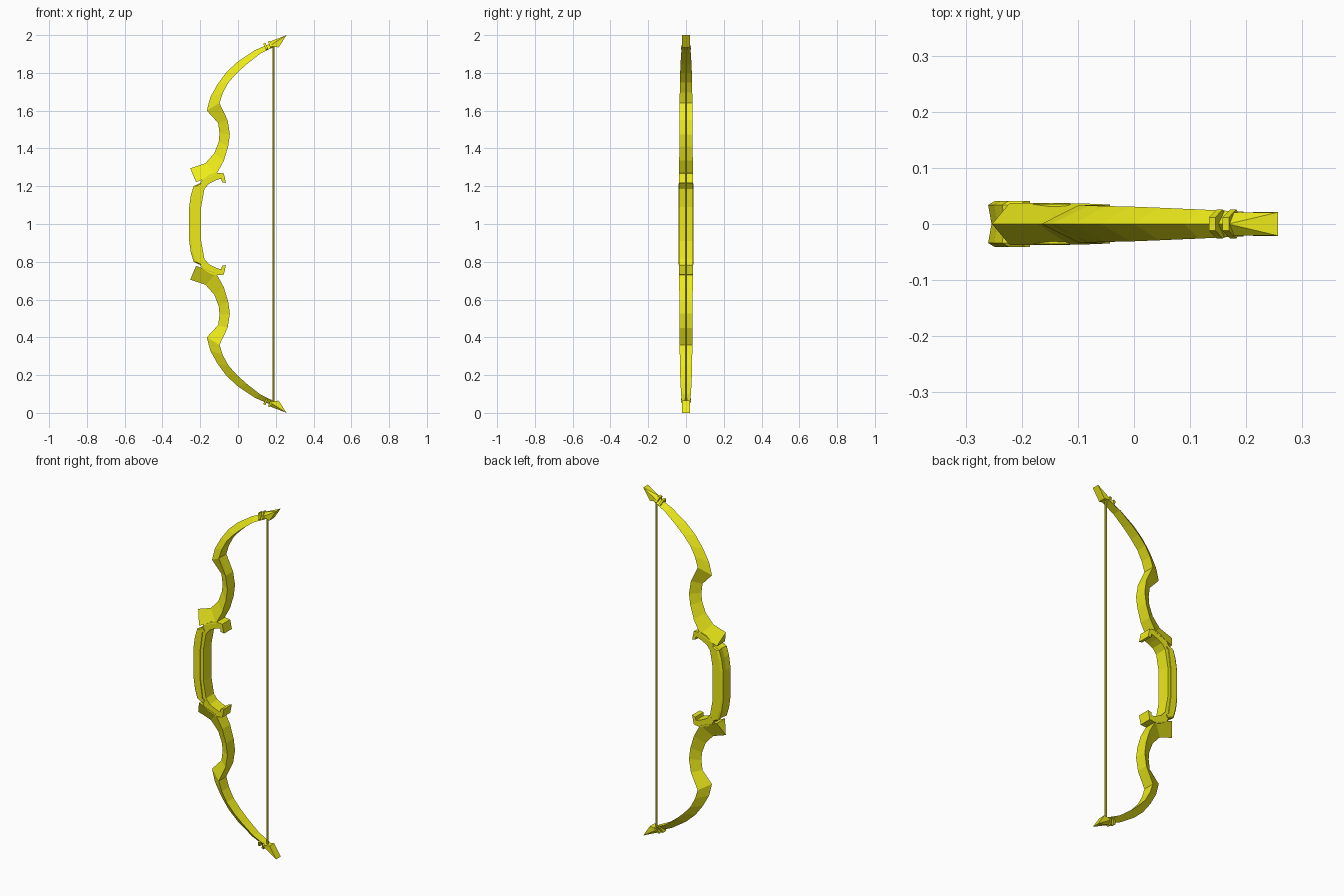
import bpy, bmesh
from mathutils import Vector

if "Cube" in bpy.data.objects:
    bpy.data.objects.remove(bpy.data.objects["Cube"])

mat = bpy.data.materials.new("yellow")
mat.diffuse_color = (0.85, 0.83, 0.01, 1)
mat.use_nodes = True
mat.node_tree.nodes["Principled BSDF"].inputs["Base Color"].default_value = mat.diffuse_color


def finish(name, bm, mirror=True):
    # Meshes are authored about z = 1, the bow's plane of symmetry
    bmesh.ops.translate(bm, verts=bm.verts, vec=(0, 0, -1))
    bmesh.ops.recalc_face_normals(bm, faces=bm.faces)
    me = bpy.data.meshes.new(name)
    bm.to_mesh(me)
    bm.free()
    ob = bpy.data.objects.new(name, me)
    ob.location.z = 1
    me.materials.append(mat)
    bpy.context.collection.objects.link(ob)
    if mirror:
        m = ob.modifiers.new("mirror", 'MIRROR')
        m.use_axis = (False, False, True)
        m.merge_threshold = 0.0005
    return ob


def loft(bm, sections, cap_end=True, cap_start=True):
    rings = [[bm.verts.new(p) for p in s] for s in sections]
    n = len(rings[0])
    for a, b in zip(rings, rings[1:]):
        for i in range(n):
            j = (i + 1) % n
            bm.faces.new((a[i], a[j], b[j], b[i]))
    if cap_start:
        bm.faces.new(rings[0])
    if cap_end:
        bm.faces.new(rings[-1])


# Limb: triangular section, ridge on the outside and flat belly
# (ridge x, ridge z, belly x, belly z, half width)
limb = [(-.253, 1.295, -.222, 1.222, .037), (-.172, 1.322, -.115, 1.262, .037),
        (-.125, 1.375, -.075, 1.335, .036), (-.102, 1.435, -.052, 1.41, .035),
        (-.098, 1.48, -.043, 1.475, .035), (-.105, 1.535, -.055, 1.55, .034),
        (-.165, 1.60, -.098, 1.64, .034), (-.147, 1.67, -.08, 1.695, .033),
        (-.108, 1.74, -.05, 1.75, .032), (-.06, 1.805, -.005, 1.80, .031),
        (0, 1.86, .045, 1.845, .029), (.09, 1.92, .115, 1.90, .026),
        (.185, 1.962, .195, 1.94, .022)]
bm = bmesh.new()
loft(bm, [[(rx, 0, rz), (bx, -w, bz), (bx, w, bz)] for rx, rz, bx, bz, w in limb])
finish("limbs", bm)

# Arrow-shaped limb tips
bm = bmesh.new()
pts = [(.168, 0, 1.965)]
for s in (-1, 1):
    pts += [(.257, s * .021, 2.0), (.215, s * .021, 1.935), (.165, s * .02, 1.942)]
bmesh.ops.convex_hull(bm, input=[bm.verts.new(p) for p in pts])
finish("limb_tips", bm)

# Binding bands wrapped around the limb ends
bm = bmesh.new()
along = Vector((.9, 0, .42)).normalized()
up = Vector((-along.z, 0, along.x))
for cx, cz in ((.148, 1.938), (.172, 1.949)):
    c = Vector((cx, 0, cz))
    loft(bm, [[c + along * d + up * u + Vector((0, y, 0))
               for u, y in ((.02, -.012), (.02, .012), (-.012, .026),
                            (-.019, .02), (-.019, -.02), (-.012, -.026))]
              for d in (-.006, .006)])
finish("binding_bands", bm)

# Inner grip: C-shaped strip with hooked ends (outer x, z, inner x, z)
grip = [(-.225, 1.0, -.195, 1.0), (-.225, 1.09, -.195, 1.09),
        (-.215, 1.19, -.178, 1.185), (-.19, 1.235, -.155, 1.213),
        (-.15, 1.262, -.125, 1.228), (-.118, 1.272, -.098, 1.238),
        (-.075, 1.268, -.088, 1.24), (-.064, 1.217, -.085, 1.222)]
bm = bmesh.new()
loft(bm, [[(ox, -.036, oz), (ox, .036, oz), (ix, .036, iz), (ix, -.036, iz)]
          for ox, oz, ix, iz in grip], cap_start=False)
finish("inner_grip", bm)

# Outer grip guard: bevelled plate on the far side of the handle
guard = [(-.26, 1.0, -.213, 1.0), (-.26, 1.08, -.213, 1.08),
         (-.25, 1.15, -.205, 1.14), (-.235, 1.2, -.198, 1.19),
         (-.205, 1.215, -.185, 1.2)]
bm = bmesh.new()
loft(bm, [[(ox, -.034, oz), (ox + .006, 0, oz), (ox, .034, oz),
           (ox + .012, .041, oz), (ix, .041, iz), (ix, -.041, iz),
           (ox + .012, -.041, oz)]
          for ox, oz, ix, iz in guard], cap_start=False)
finish("grip_guard", bm)

# Bowstring
bm = bmesh.new()
bmesh.ops.create_cone(bm, cap_ends=True, segments=6, radius1=.006, radius2=.006, depth=1.88)
bmesh.ops.translate(bm, verts=bm.verts, vec=(.188, 0, 1))
finish("bowstring", bm, mirror=False)
